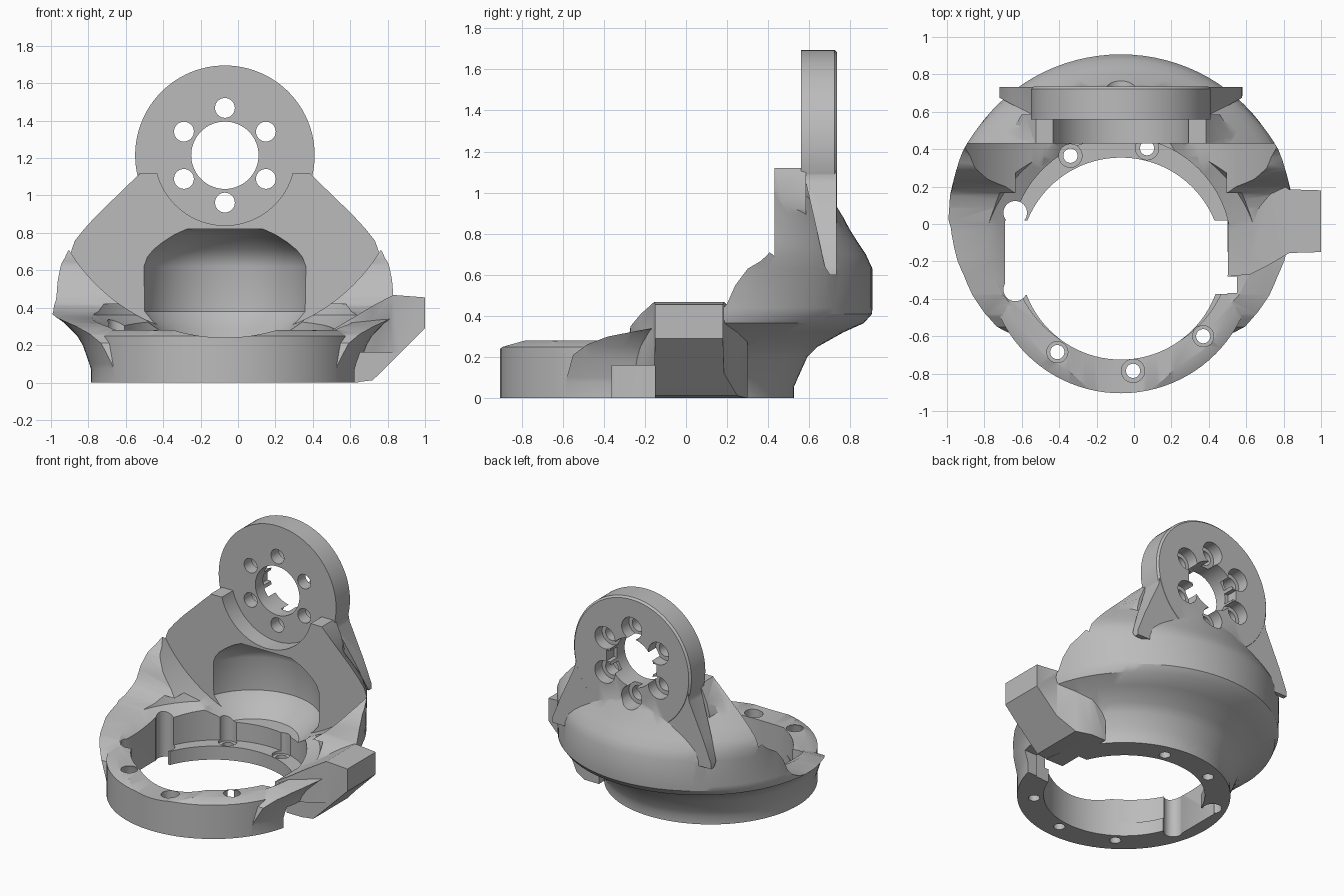
import bpy, bmesh
from math import sin, cos, pi, radians

cube = bpy.data.objects.get("Cube")
if cube:
    bpy.data.objects.remove(cube, do_unlink=True)

grey = bpy.data.materials.new("plain grey")
grey.use_nodes = True
grey.diffuse_color = (0.5, 0.5, 0.5, 1)
grey.node_tree.nodes["Principled BSDF"].inputs["Base Color"].default_value = (0.5, 0.5, 0.5, 1)

CX = -0.07           # mirror line of the shell
HUB_Z = 1.215        # height of the hub axis
BORE_Y = -0.185      # centre of the base ring


def place(axis, a, b, depth):
    return {"X": (depth, a, b), "Y": (a, depth, b), "Z": (a, b, depth)}[axis]


def loft(name, sections, axis):
    """Capped skin through equal loops; each section is (depth, [(a, b), ...])."""
    bm = bmesh.new()
    loops = [[bm.verts.new(place(axis, a, b, d)) for a, b in pts] for d, pts in sections]
    n = len(loops[0])
    for low, high in zip(loops, loops[1:]):
        for i in range(n):
            j = (i + 1) % n
            bm.faces.new((low[i], low[j], high[j], high[i]))
    bm.faces.new(loops[0])
    bm.faces.new(loops[-1])
    bmesh.ops.recalc_face_normals(bm, faces=bm.faces)
    mesh = bpy.data.meshes.new(name)
    bm.to_mesh(mesh)
    bm.free()
    mesh.materials.append(grey)
    ob = bpy.data.objects.new(name, mesh)
    bpy.context.collection.objects.link(ob)
    return ob


def ellipse(a, b, ra, rb, n=96):
    return [(a + ra * cos(2 * pi * i / n), b + rb * sin(2 * pi * i / n)) for i in range(n)]


def circle(a, b, r, n=96):
    return ellipse(a, b, r, r, n)


def rect(a0, a1, b0, b1):
    return [(a0, b0), (a1, b0), (a1, b1), (a0, b1)]


def mirrored(points):
    """Closed outline from its right half, mirrored about the shell's middle."""
    return [(CX + w, z) for w, z in points] + [(CX - w, z) for w, z in reversed(points)]


def cyl(name, axis, a, b, r, lo, hi, n=96):
    return loft(name, [(lo, circle(a, b, r, n)), (hi, circle(a, b, r, n))], axis)


def box(name, x0, x1, y0, y1, z0, z1):
    return loft(name, [(z0, rect(x0, x1, y0, y1)), (z1, rect(x0, x1, y0, y1))], "Z")


def volume(mesh):
    bm = bmesh.new()
    bm.from_mesh(mesh)
    v = bm.calc_volume()
    bm.free()
    return v


def combine(target, tool, operation="DIFFERENCE"):
    """Boolean step; a solver's result counts only if its volume makes sense."""
    tool.hide_render = True
    sign = 1 if operation == "UNION" else -1
    before, limit = volume(target.data), volume(tool.data) + 1e-4
    for solver in ("MANIFOLD", "EXACT", "FLOAT"):
        mod = target.modifiers.new("combine", "BOOLEAN")
        mod.operation, mod.solver, mod.object = operation, solver, tool
        depsgraph = bpy.context.evaluated_depsgraph_get()
        result = bpy.data.meshes.new_from_object(target.evaluated_get(depsgraph))
        target.modifiers.remove(mod)
        after = volume(result)
        if 1e-7 < sign * (after - before) < limit and after > 0.05:
            target.data = result
            break
        bpy.data.meshes.remove(result)
    bpy.data.objects.remove(tool, do_unlink=True)


# Flared round shell: height, centre y, half width, half depth
shell_profile = [(0.02, -0.19, 0.70, 0.70), (0.1, -0.18, 0.725, 0.725), (0.2, -0.17, 0.76, 0.76),
                 (0.25, -0.15, 0.79, 0.79), (0.32, -0.09, 0.86, 0.855), (0.365, -0.045, 0.925, 0.91),
                 (0.41, -0.02, 0.93, 0.925), (0.44, -0.01, 0.925, 0.917), (0.63, -0.005, 0.93, 0.912),
                 (0.7, 0, 0.945, 0.875), (0.76, 0, 0.935, 0.835), (0.82, 0, 0.895, 0.797),
                 (0.9, 0, 0.827, 0.755), (1.0, 0, 0.73, 0.7), (1.116, 0, 0.636, 0.615)]
shell = loft("bracket_body", [(z, ellipse(CX, cy, rx, ry)) for z, cy, rx, ry in shell_profile], "Z")

# Flat-topped shoulders either side of the hub
shoulder = [(0.4, mirrored([(0.64, 0.85), (0.65, 0.92), (0.57, 1.0), (0.455, 1.12)])),
            (0.585, mirrored([(0.53, 0.85), (0.53, 0.92), (0.51, 1.0), (0.455, 1.12)]))]
combine(shell, loft("shoulders", shoulder, "Y"), "UNION")

# Open front of the shell, sweeping down into the side lips
front_profile = [(0.425, 1.5), (0.425, 0.75), (0.4, 0.7), (0.36, 0.665), (0.3, 0.63),
                 (0.24, 0.55), (0.2, 0.46), (0.16, 0.415), (0.09, 0.38), (-0.02, 0.355),
                 (-0.2, 0.335), (-0.38, 0.3), (-0.48, 0.262), (-0.55, 0.21), (-0.58, 0.1),
                 (-0.6, -0.1), (-1.3, -0.1), (-1.3, 1.5)]
combine(shell, loft("front_cutter", [(-1.5, front_profile), (1.5, front_profile)], "X"))

# Dished inside of the side lips
dish = [(0.275, 0.6), (0.36, 0.75), (0.42, 0.77)]
combine(shell, loft("dish_cutter", [(z, circle(CX, -0.25, r)) for z, r in dish], "Z"))

# Base ring with a chamfered rim
ring = [(0, circle(CX, -0.19, 0.715)), (0.25, circle(CX, -0.19, 0.715)),
        (0.28, circle(CX, -0.19, 0.655))]
combine(shell, loft("base_ring", ring, "Z"), "UNION")

# Round clearance around the hub axis, and the seat below the hub
combine(shell, cyl("clearance_cutter", "Y", CX, HUB_Z, 0.975, -1.5, 0.43, 160))
combine(shell, cyl("hub_seat_cutter", "Y", CX, HUB_Z, 0.375, 0.3, 0.56))

# Bore with a wider step at the back, and flat-sided openings
combine(shell, cyl("bore_cutter", "Z", CX, BORE_Y, 0.54, -0.2, 0.6))
combine(shell, cyl("bore_step_cutter", "Z", CX, -0.125, 0.59, 0.1, 0.4))
combine(shell, box("left_flat_cutter", -0.69, -0.3, -0.38, 0.02, -0.2, 0.6))
combine(shell, box("right_flat_cutter", 0.2, 0.5, -0.375, 0.02, -0.2, 0.6))
for y in (0.06, -0.35):
    combine(shell, cyl("relief_cutter", "Z", -0.635, y, 0.063, -0.2, 0.6, 32))

# Side arm, tapering out from the ring
arm = [(0.502, rect(-0.28, 0.3, 0.0, 0.28)), (0.62, rect(-0.27, 0.3, 0.0, 0.35)),
       (0.72, rect(-0.22, 0.25, 0.012, 0.41)), (0.83, rect(-0.155, 0.185, 0.12, 0.468)),
       (1.0, rect(-0.15, 0.18, 0.29, 0.455))]
combine(shell, loft("side_arm", arm, "X"), "UNION")
combine(shell, box("window_cutter", 0.4, 0.95, -0.36, -0.15, -0.2, 0.16))
combine(shell, box("notch_cutter", 0.4, 0.55, -0.37, -0.28, -0.2, 0.6))

# Screw holes with counterbores in the base ring
for x, y in [(-0.34, 0.365), (0.07, 0.405), (-0.41, -0.685), (-0.005, -0.785), (0.37, -0.6)]:
    combine(shell, cyl("screw_hole_cutter", "Z", x, y, 0.038, -0.2, 0.5, 32))
    dome = [(0.08, 0.062), (0.27, 0.062), (0.3, 0.045), (0.315, 0.015)]
    combine(shell, loft("counterbore_cutter", [(z, circle(x, y, r, 32)) for z, r in dome], "Z"))

# Back plate whose legs spread down beside the shell
plate = [(z, rect(CX - w, CX + w, y, 0.733))
         for z, w, y in [(0.6, 0.65, 0.7), (0.64, 0.648, 0.675), (0.8, 0.585, 0.64),
                         (1.05, 0.47, 0.583), (1.2, 0.44, 0.575)]]
combine(shell, loft("back_plate", plate, "Z"), "UNION")

# Hub disc
hub = [(0.56, circle(CX, HUB_Z, 0.48)), (0.722, circle(CX, HUB_Z, 0.48)),
       (0.735, circle(CX, HUB_Z, 0.467))]
combine(shell, loft("hub_disc", hub, "Y"), "UNION")

# Rounded pocket in the back wall, below the hub
pocket = [(0.235, 0.31), (0.28, 0.36), (0.33, 0.42), (0.38, 0.458), (0.62, 0.462),
          (0.67, 0.445), (0.71, 0.415), (0.75, 0.37), (0.79, 0.315), (0.82, 0.26)]
combine(shell, loft("pocket_cutter", [(z, circle(CX, 0.27, r)) for z, r in pocket], "Z"))

# Hub bore, its keyways, and the bolt circle counterbored from the back
combine(shell, cyl("hub_bore_cutter", "Y", CX, HUB_Z, 0.18, 0.3, 1.1, 64))
for side in (-1, 1):
    x = CX + side * 0.16
    combine(shell, box("keyway_cutter", x - 0.045, x + 0.045, 0.65, 1.0, HUB_Z - 0.04, HUB_Z + 0.04))
for i in range(6):
    a = radians(30 + 60 * i)
    x, z = CX + 0.253 * cos(a), HUB_Z + 0.253 * sin(a)
    combine(shell, cyl("bolt_hole_cutter", "Y", x, z, 0.053, 0.3, 1.1, 32))
    combine(shell, cyl("bolt_seat_cutter", "Y", x, z, 0.082, 0.65, 1.1, 32))

# Smooth curved faces, sharp machined edges
bpy.ops.object.select_all(action="DESELECT")
shell.select_set(True)
bpy.context.view_layer.objects.active = shell
bpy.ops.object.shade_smooth_by_angle(angle=radians(32))
